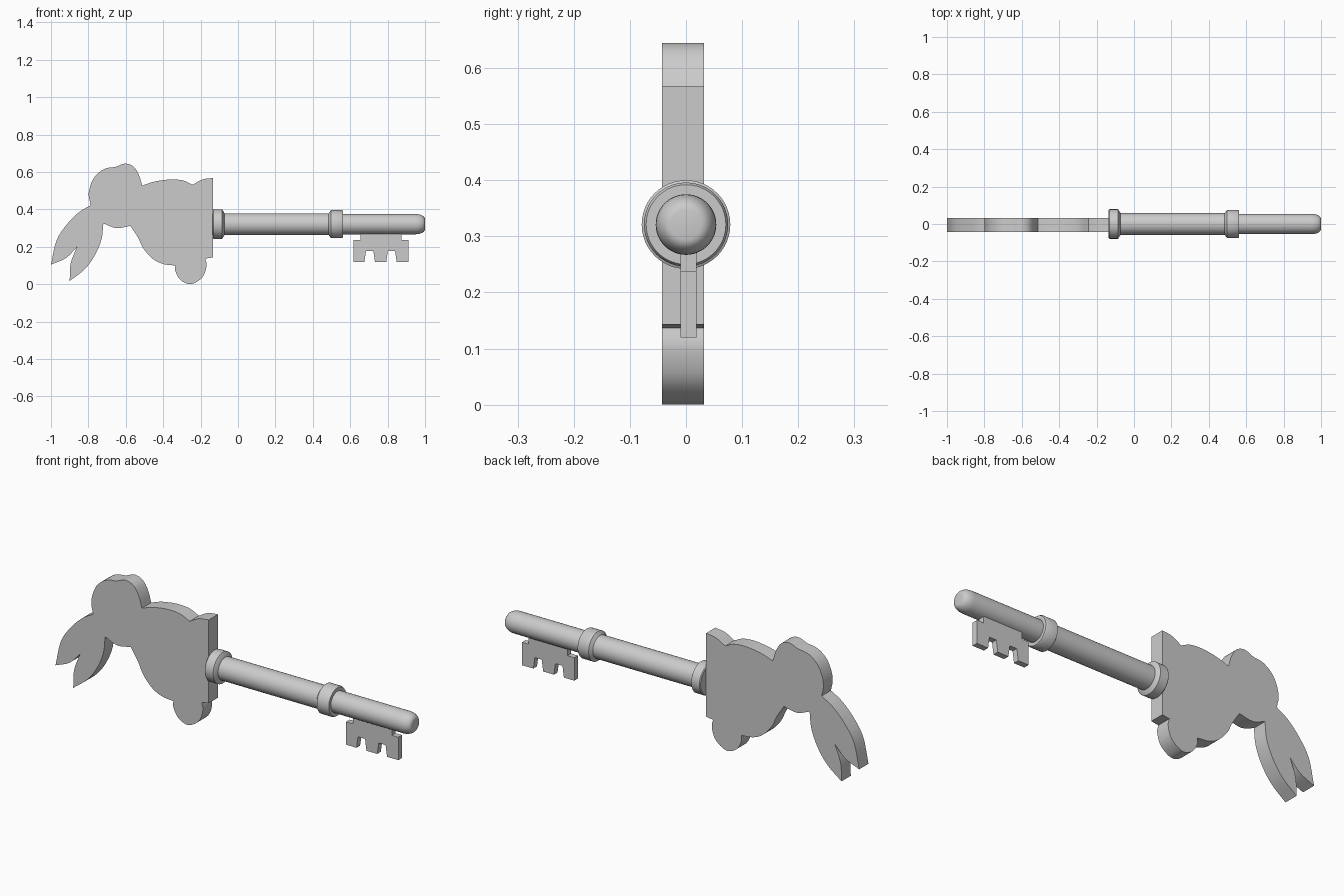
import bpy, bmesh, math
from mathutils import Vector

if "Cube" in bpy.data.objects:
    bpy.data.objects.remove(bpy.data.objects["Cube"])

AXIS_Z = 0.321


def finish(name, bm, angle=35):
    bmesh.ops.recalc_face_normals(bm, faces=bm.faces)
    mesh = bpy.data.meshes.new(name)
    bm.to_mesh(mesh)
    bm.free()
    ob = bpy.data.objects.new(name, mesh)
    bpy.context.collection.objects.link(ob)
    bpy.ops.object.select_all(action='DESELECT')
    ob.select_set(True)
    bpy.context.view_layer.objects.active = ob
    bpy.ops.object.shade_smooth_by_angle(angle=math.radians(angle))
    return ob


def plate(name, pts, y0, y1):
    bm = bmesh.new()
    face = bm.faces.new([bm.verts.new((x, y0, z)) for x, z in pts])
    res = bmesh.ops.extrude_face_region(bm, geom=[face])
    verts = [g for g in res['geom'] if isinstance(g, bmesh.types.BMVert)]
    bmesh.ops.translate(bm, verts=verts, vec=(0, y1 - y0, 0))
    return finish(name, bm)


def lathe(name, profile, n=48):
    bm = bmesh.new()
    rings = [[bm.verts.new((x, r * math.cos(2 * math.pi * i / n),
                            AXIS_Z + r * math.sin(2 * math.pi * i / n)))
              for i in range(n)] for x, r in profile]
    for a, b in zip(rings, rings[1:]):
        for i in range(n):
            bm.faces.new((a[i], a[(i + 1) % n], b[(i + 1) % n], b[i]))
    bm.faces.new(rings[0])
    bm.faces.new(rings[-1])
    return finish(name, bm)


def smooth_run(pts, steps=4):
    # Catmull-Rom curve through one run of points, last point left out
    p = [Vector(q) for q in pts]
    p = [2 * p[0] - p[1]] + p + [2 * p[-1] - p[-2]]
    out = []
    for a, b, c, d in zip(p, p[1:], p[2:], p[3:]):
        for k in range(steps):
            t = k / steps
            out.append(0.5 * (2 * b + (c - a) * t + (2 * a - 5 * b + 4 * c - d) * t * t
                              + (3 * b - a - 3 * c + d) * t ** 3))
    return out


# Silhouette handle: curved runs that meet at sharp corners
runs = [
    [(-1.0, .105), (-.97, .235), (-.915, .32), (-.85, .385), (-.788, .422)],
    [(-.788, .422), (-.798, .49), (-.77, .57), (-.715, .616), (-.655, .627)],
    [(-.655, .627), (-.605, .645), (-.56, .63), (-.53, .585), (-.512, .527)],
    [(-.512, .527), (-.45, .548), (-.365, .56), (-.295, .555), (-.243, .532)],
    [(-.243, .532), (-.19, .56), (-.135, .568)],
    [(-.135, .568), (-.135, .143)],
    [(-.135, .143), (-.175, .137)],
    [(-.175, .137), (-.168, .10), (-.185, .045), (-.225, .01), (-.265, .001),
     (-.31, .025), (-.335, .07), (-.335, .10)],
    [(-.335, .10), (-.40, .108), (-.455, .135), (-.505, .19), (-.535, .25), (-.575, .312)],
    [(-.575, .312), (-.65, .30), (-.72, .325)],
    [(-.72, .325), (-.73, .24), (-.765, .155), (-.82, .08), (-.90, .017)],
    [(-.90, .017), (-.895, .11), (-.862, .198)],
    [(-.862, .198), (-.92, .14), (-1.0, .105)],
]
plate("handle", [p for r in runs for p in (smooth_run(r) if len(r) > 2 else r[:1])],
      -0.043, 0.032)

# Round shaft with a slimmer, rounded front end
tip = [(.95 + .05 * math.sin(a), .027 + .027 * math.cos(a))
       for a in (math.pi / 2 * i / 6 for i in range(7))]
lathe("shaft", [(-.135, .058), (.53, .058), (.53, .054)] + tip)


# Collars at the handle and part way along the shaft
lathe("handle_collar", [(-.135, .075), (-.131, .079), (-.085, .079), (-.07, .055)])
lathe("middle_collar", [(.483, .055), (.497, .075), (.555, .075), (.562, .071), (.562, .05)])

# Toothed bit with its neck into the shaft
bit = [(.655, .29), (.655, .237), (.617, .237), (.617, .12), (.676, .12),
       (.684, .178), (.724, .178), (.732, .12), (.793, .12), (.801, .178),
       (.84, .178), (.848, .12), (.912, .12), (.912, .237), (.875, .237), (.875, .29)]
plate("bit", bit, -0.010, 0.019)
